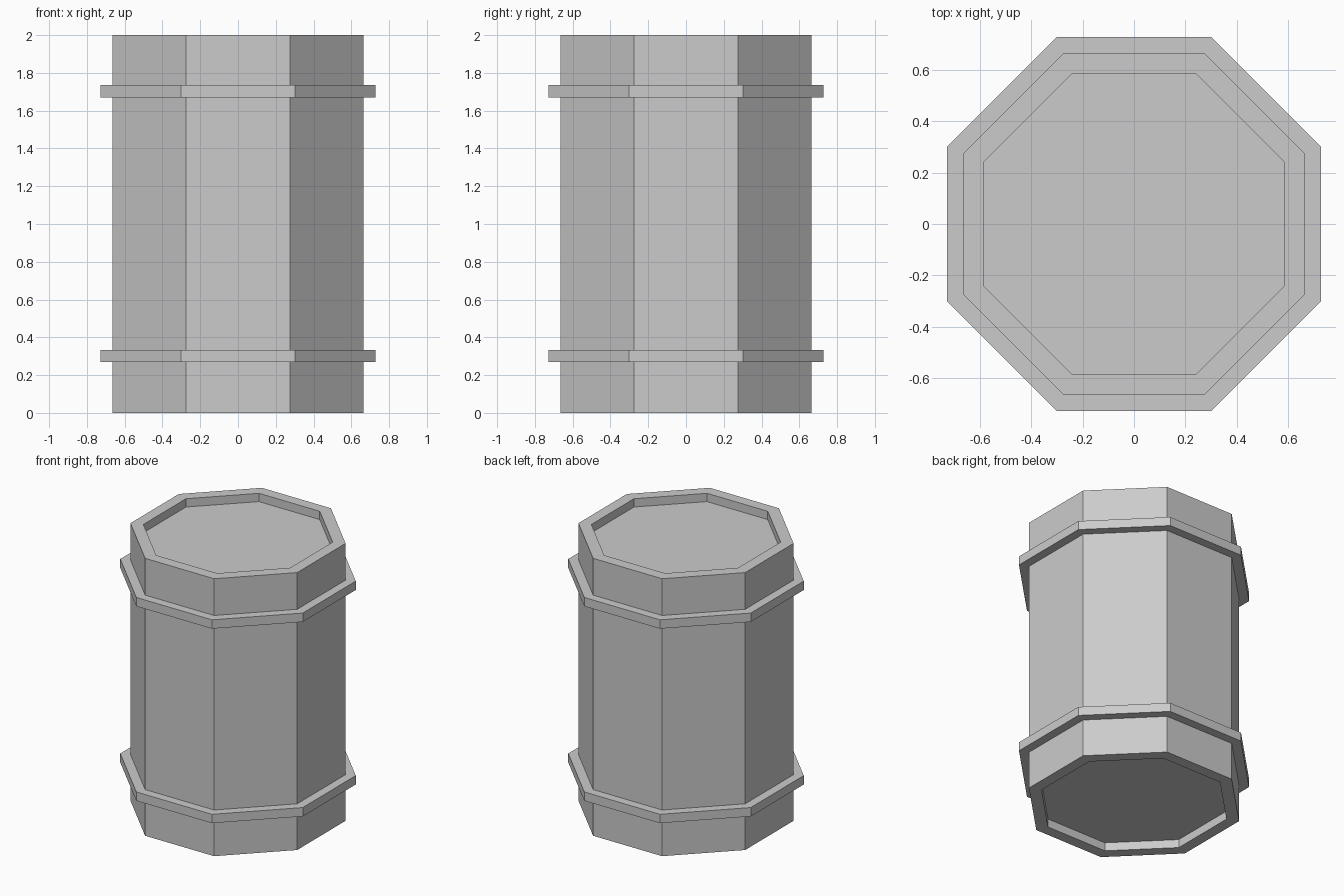
import bpy, bmesh, math

if "Cube" in bpy.data.objects:
    bpy.data.objects.remove(bpy.data.objects["Cube"])

SIDES = 8


def octagon_loft(name, profile, caps):
    """Loft octagons through (flat-to-centre distance, z) points; cap the ends or close the loop."""
    bm = bmesh.new()
    rings = []
    for apothem, z in profile:
        r = apothem / math.cos(math.pi / SIDES)
        angles = [(i + 0.5) * 2 * math.pi / SIDES for i in range(SIDES)]
        rings.append([bm.verts.new((r * math.cos(a), r * math.sin(a), z)) for a in angles])
    pairs = list(zip(rings, rings[1:]))
    if caps:
        bm.faces.new(rings[0])
        bm.faces.new(rings[-1])
    else:
        pairs.append((rings[-1], rings[0]))
    for low, high in pairs:
        for i in range(SIDES):
            j = (i + 1) % SIDES
            bm.faces.new((low[i], low[j], high[j], high[i]))
    bmesh.ops.recalc_face_normals(bm, faces=bm.faces)
    mesh = bpy.data.meshes.new(name)
    bm.to_mesh(mesh)
    bm.free()
    obj = bpy.data.objects.new(name, mesh)
    bpy.context.collection.objects.link(obj)
    return obj


# Barrel body with a recessed lid and base
BODY, INNER, RECESS = 0.665, 0.585, 0.06
octagon_loft("barrel_body", [(INNER, RECESS), (INNER, 0), (BODY, 0),
                             (BODY, 2), (INNER, 2), (INNER, 2 - RECESS)], caps=True)

# Raised hoops around the body
HOOP, HALF = 0.728, 0.032
for name, z in (("lower_hoop", 0.301), ("upper_hoop", 1.703)):
    octagon_loft(name, [(BODY, z - HALF), (HOOP, z - HALF),
                        (HOOP, z + HALF), (BODY, z + HALF)], caps=False)
